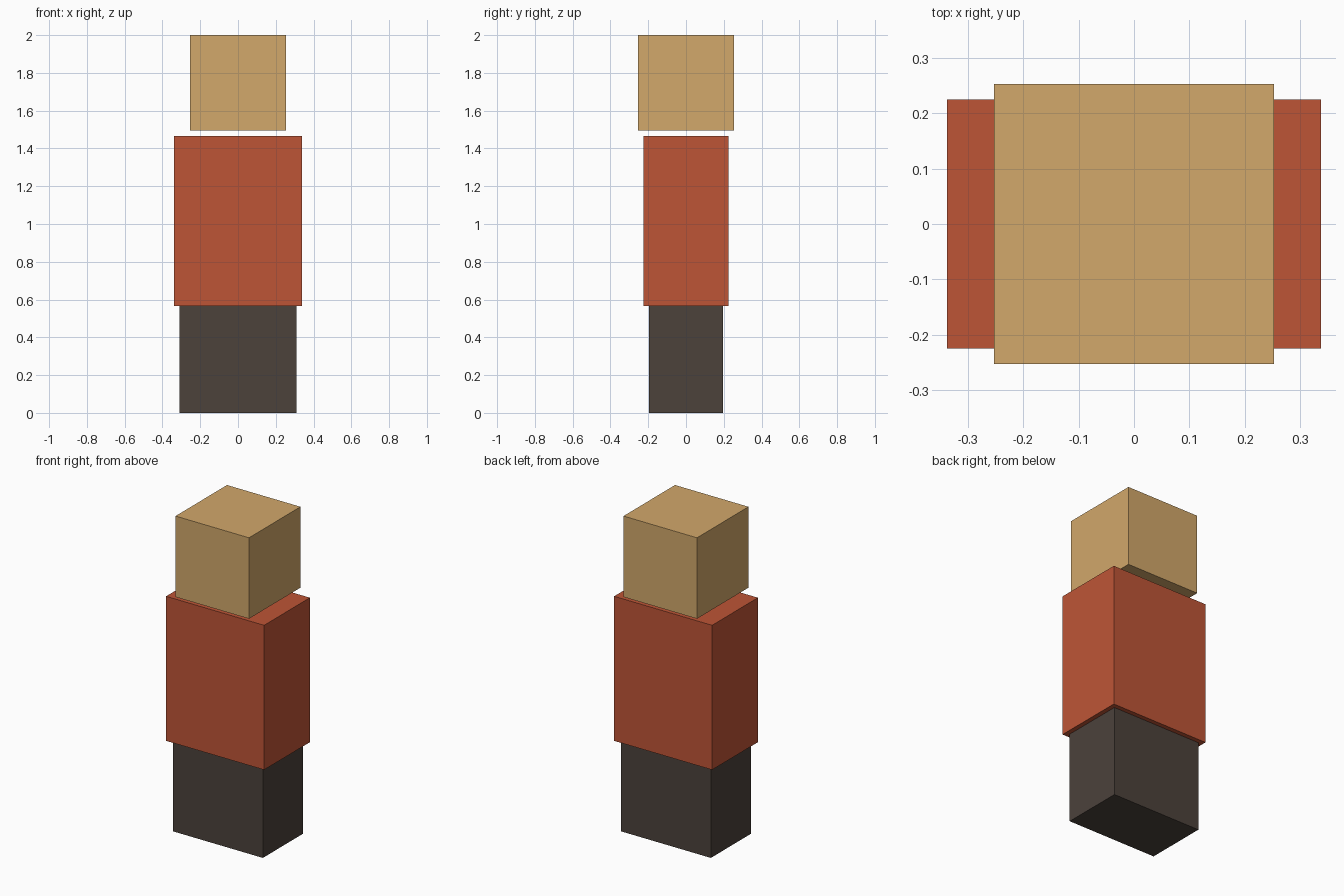
import bpy

if "Cube" in bpy.data.objects:
    bpy.data.objects.remove(bpy.data.objects["Cube"])


def block(name, width, depth, bottom, top, color):
    """Plain box centred on the z axis, spanning bottom to top."""
    bpy.ops.mesh.primitive_cube_add(size=1, location=(0, 0, (bottom + top) / 2))
    ob = bpy.context.object
    ob.name = name
    ob.scale = (width, depth, top - bottom)
    bpy.ops.object.transform_apply(location=False, rotation=False, scale=True)
    mat = bpy.data.materials.new(name + "_color")
    mat.diffuse_color = (*color, 1)
    mat.use_nodes = True
    mat.node_tree.nodes["Principled BSDF"].inputs["Base Color"].default_value = mat.diffuse_color
    ob.data.materials.append(mat)
    return ob


# Legs, torso, and a head floating slightly above the torso
block("legs", 0.618, 0.393, 0.0, 0.567, (0.072, 0.054, 0.044))
block("torso", 0.675, 0.45, 0.567, 1.467, (0.515, 0.091, 0.037))
block("head", 0.506, 0.506, 1.496, 2.0, (0.644, 0.392, 0.145))
